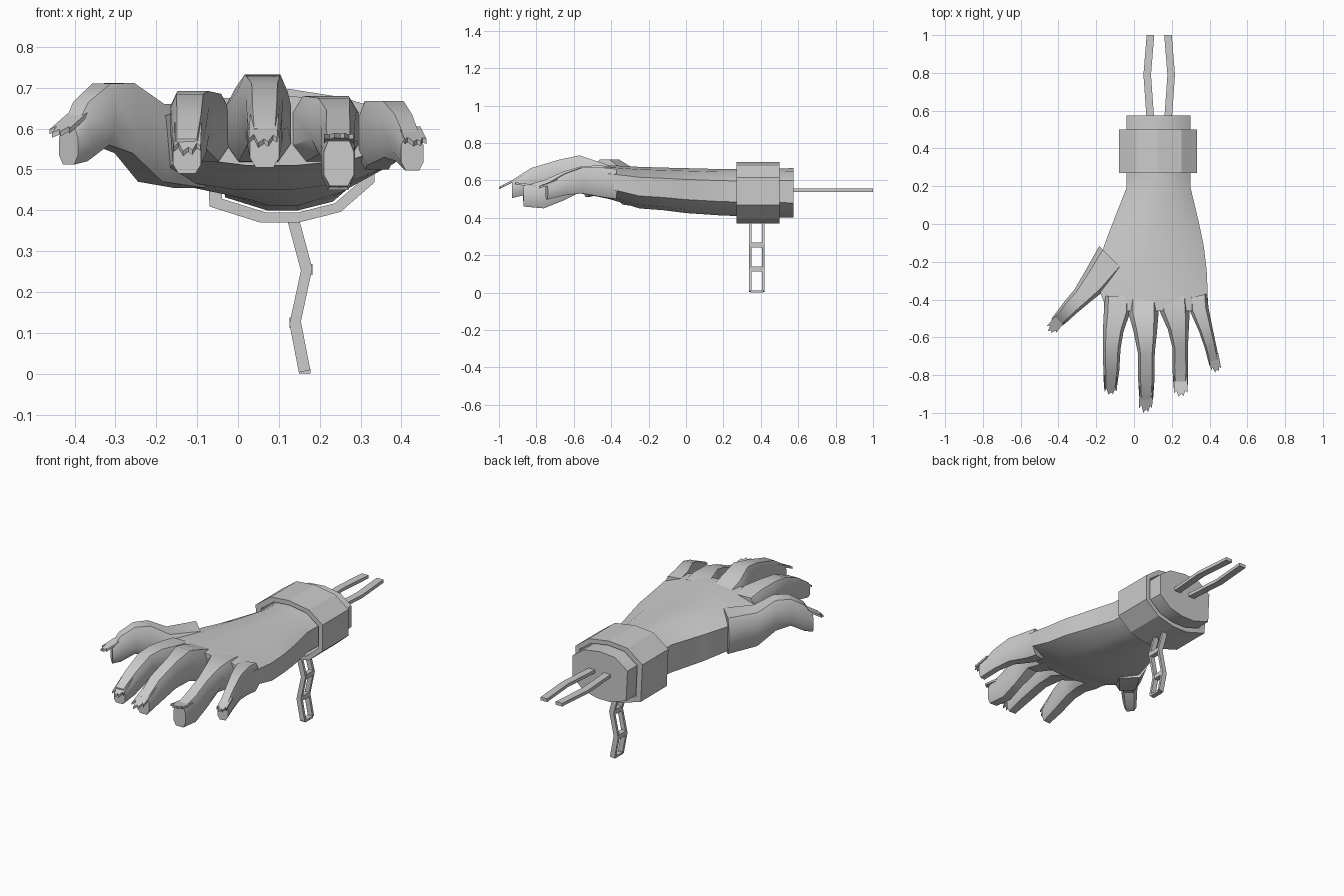
import bpy, bmesh, math
from mathutils import Vector

if "Cube" in bpy.data.objects:
    bpy.data.objects.remove(bpy.data.objects["Cube"])

# cross-section outlines: u across (-1..1), v from bottom to top (0..1)
ARM = [(-.95, .12), (-.35, 0), (.1, 0), (.6, .08), (1, .3), (1, .75),
       (.6, .94), (0, 1), (-.55, .97), (-1, .76)]
FINGER = [(-1, .25), (-.6, 0), (.6, 0), (1, .25), (1, .75), (.7, 1), (-.7, 1), (-1, .75)]


def finish(name, bm, angle=None):
    bmesh.ops.recalc_face_normals(bm, faces=bm.faces)
    me = bpy.data.meshes.new(name)
    bm.to_mesh(me)
    bm.free()
    ob = bpy.data.objects.new(name, me)
    bpy.context.collection.objects.link(ob)
    if angle:
        bpy.ops.object.select_all(action='DESELECT')
        ob.select_set(True)
        bpy.context.view_layer.objects.active = ob
        bpy.ops.object.shade_smooth_by_angle(angle=math.radians(angle))
    return ob


def loft(name, outline, sections, heading=0, closed=False, angle=32):
    """sections: (centre x, y, half width, z bottom, z top), turned by heading"""
    bm = bmesh.new()
    c, s = math.cos(heading), math.sin(heading)
    rings = [[bm.verts.new((x + u * w * c, y + u * w * s, zb + v * (zt - zb)))
              for u, v in outline] for x, y, w, zb, zt in sections]
    pairs = list(zip(rings, rings[1:]))
    if closed:
        pairs.append((rings[-1], rings[0]))
    n = len(outline)
    for a, b in pairs:
        for i in range(n):
            j = (i + 1) % n
            bm.faces.new((a[i], a[j], b[j], b[i]))
    if not closed:
        bm.faces.new(rings[0])
        bm.faces.new(rings[-1])
    return finish(name, bm, angle)


def prism(name, points, depth):
    """extrude a flat outline of 3D points along the depth vector"""
    bm = bmesh.new()
    f = bm.faces.new([bm.verts.new(p) for p in points])
    new = bmesh.ops.extrude_face_region(bm, geom=[f], use_keep_orig=True)['geom']
    bmesh.ops.translate(bm, vec=depth, verts=[v for v in new if isinstance(v, bmesh.types.BMVert)])
    return finish(name, bm)


# palm and wrist: (y, x left, x right, z bottom, z top)
palm = [(.575, -.04, .30, .40, .665), (.25, -.04, .30, .41, .66), (.19, -.04, .30, .412, .66),
        (0, -.115, .345, .425, .665), (-.12, -.16, .37, .44, .668), (-.25, -.19, .385, .45, .672),
        (-.36, -.18, .39, .485, .678), (-.41, -.16, .39, .50, .68), (-.46, -.155, .385, .51, .68)]
loft("palm", ARM, [((l + r) / 2, y, (r - l) / 2, b, t) for y, l, r, b, t in palm])

# fingers: (x, y, half width, z bottom, z top)
loft("index_finger", FINGER, [
    (-.085, -.38, .07, .51, .67), (-.09, -.47, .07, .52, .685), (-.11, -.57, .055, .55, .692),
    (-.118, -.66, .047, .55, .685), (-.12, -.78, .042, .51, .635), (-.125, -.87, .034, .49, .575)], .04)
loft("middle_finger", FINGER, [
    (.05, -.38, .08, .51, .67), (.05, -.47, .08, .52, .70), (.06, -.57, .062, .56, .733),
    (.065, -.68, .045, .56, .71), (.065, -.83, .043, .53, .665), (.065, -.93, .036, .505, .60)])
loft("ring_finger", FINGER, [
    (.21, -.38, .08, .51, .67), (.215, -.46, .08, .52, .68), (.235, -.56, .055, .54, .675),
    (.245, -.66, .04, .49, .645), (.245, -.76, .042, .45, .60), (.247, -.87, .037, .46, .57)])
loft("little_finger", FINGER, [
    (.34, -.38, .05, .50, .66), (.345, -.45, .05, .51, .668), (.38, -.56, .037, .53, .668),
    (.405, -.65, .031, .52, .635), (.427, -.745, .028, .497, .58)], .22)
loft("thumb", FINGER, [
    (-.12, -.18, .09, .455, .66), (-.215, -.31, .07, .47, .66), (-.28, -.385, .052, .54, .712),
    (-.335, -.44, .045, .56, .71), (-.385, -.495, .038, .52, .665), (-.415, -.525, .032, .512, .60)], -.78)

# ragged nails: base point, tip point, half width
RAGGED = [(-1, 0), (-1, .85), (-.65, .7), (-.3, 1), (.1, .86), (.4, .96), (.7, .72), (1, .82), (1, 0)]
for part, a, b, w in [
        ("index", (-.122, -.80, .615), (-.125, -.905, .545), .033),
        ("middle", (.065, -.86, .635), (.06, -1.0, .565), .035),
        ("ring", (.247, -.80, .575), (.247, -.915, .59), .036),
        ("little", (.42, -.69, .605), (.438, -.785, .568), .027),
        ("thumb", (-.385, -.495, .645), (-.448, -.572, .59), .03)]:
    a, b = Vector(a), Vector(b)
    d = b - a
    side = Vector((-d.y, d.x, 0)).normalized() * w
    prism(part + "_nail", [a + d * t + side * u for u, t in RAGGED], Vector((0, 0, -.012)))

# open-ended cuff ring round the wrist
loft("cuff", ARM, [(.127, .27, .207, .37, .697), (.127, .50, .207, .37, .697),
                   (.13, .50, .178, .395, .672), (.13, .27, .178, .395, .672)], closed=True, angle=None)

# two arm bones sticking out of the stump, bowed away from each other
for name, cx, bow in (("bone_left", .087, -.017), ("bone_right", .18, .017)):
    path = [(cx, .55), (cx + bow, .79), (cx, 1.0)]
    outline = [(x - .02, y, .537) for x, y in path] + [(x + .02, y, .537) for x, y in path[::-1]]
    prism(name, outline, Vector((0, 0, .018)))

# zigzag chain: two side rails with cross bars at the joints
zig = [(.133, .385), (.168, .255), (.14, .125), (.163, .006)]
for i, y in enumerate((.337, .406)):
    outline = [(x - .014, y, z - .003) for x, z in zig] + [(x + .014, y, z + .003) for x, z in zig[::-1]]
    prism(f"chain_rail_{i}", outline, Vector((0, .014, 0)))
for i, (x, z) in enumerate(zig):
    h = .013 if 0 < i < 3 else .006
    prism(f"chain_bar_{i}", [(x + sx * .014, .345, z + sz * h)
                             for sx, sz in ((-1, -1), (1, -1), (1, 1), (-1, 1))], Vector((0, .066, 0)))
